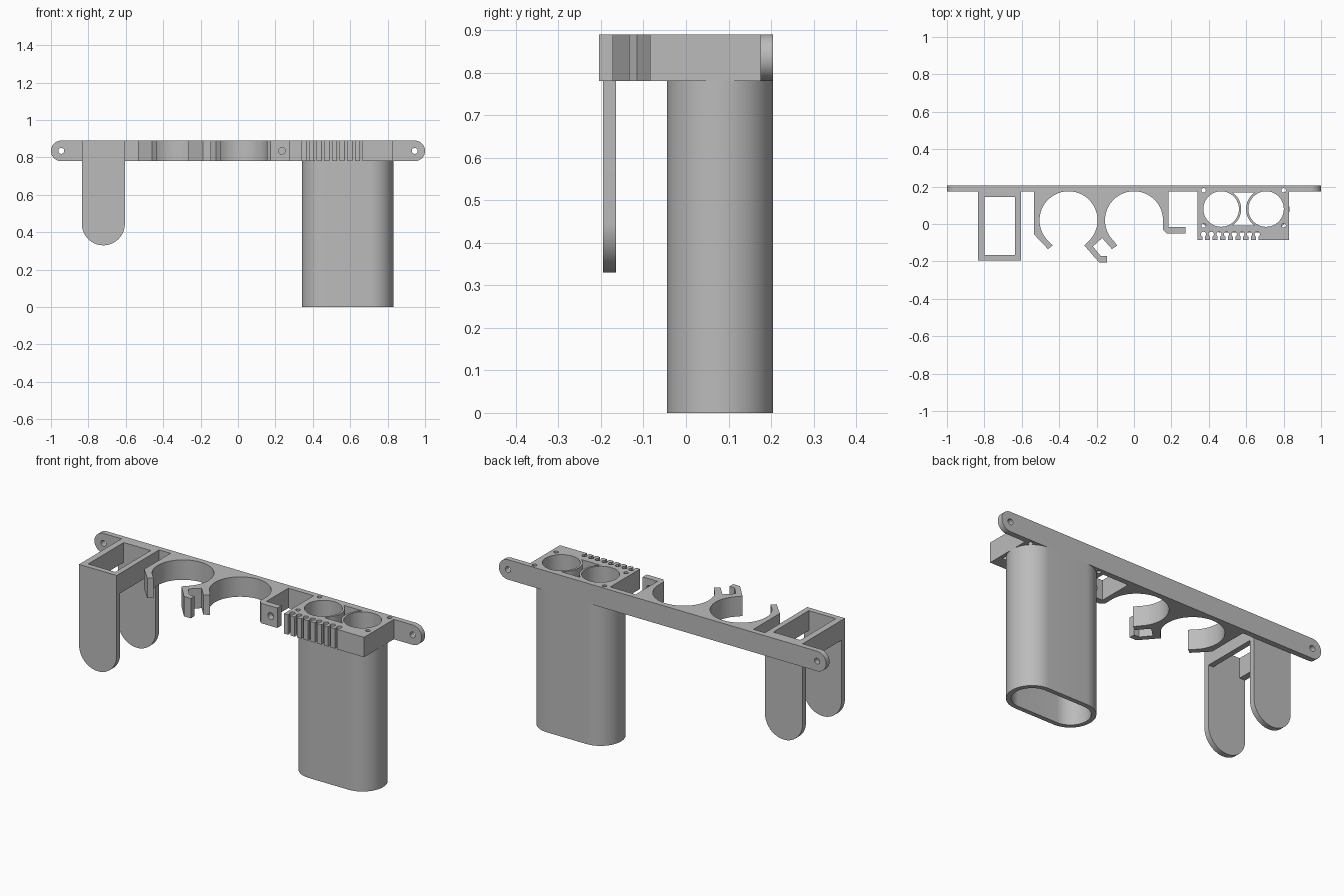
import bpy, bmesh
from math import cos, sin, radians, pi

cube = bpy.data.objects.get("Cube")
if cube:
    bpy.data.objects.remove(cube, do_unlink=True)

grey = bpy.data.materials.new("plain grey")
grey.use_nodes = True
grey.diffuse_color = (0.5, 0.5, 0.5, 1)
grey.node_tree.nodes["Principled BSDF"].inputs["Base Color"].default_value = (0.5, 0.5, 0.5, 1)

BOTTOM, TOP = 0.78, 0.89      # height range of the rack
MID = (BOTTOM + TOP) / 2
BACK, PLATE = 0.205, 0.175    # rear and front of the wall plate


def arc(cx, cy, r, start, end, n=32):
    """Points on an arc, angles in degrees."""
    angles = [radians(start + (end - start) * i / n) for i in range(n + 1)]
    return [(cx + r * cos(a), cy + r * sin(a)) for a in angles]


def circle(cx, cy, r, n=48):
    return arc(cx, cy, r, 0, 360, n)[:-1]


def rect(x0, y0, x1, y1):
    return [(x0, y0), (x1, y0), (x1, y1), (x0, y1)]


def stadium(x0, x1, y, r):
    return arc(x0, y, r, 90, 270) + arc(x1, y, r, -90, 90)


def prism(name, loops, low, high, upright=False):
    """Extrude an outline with holes along z, or along y if upright."""
    curve = bpy.data.curves.new(name, "CURVE")
    curve.dimensions, curve.fill_mode = "2D", "BOTH"
    curve.extrude = (high - low) / 2
    for loop in loops:
        spline = curve.splines.new("POLY")
        spline.points.add(len(loop) - 1)
        for point, (x, y) in zip(spline.points, loop):
            point.co = (x, y, 0, 1)
        spline.use_cyclic_u = True
    source = bpy.data.objects.new(name, curve)
    bpy.context.scene.collection.objects.link(source)
    bpy.context.view_layer.update()
    graph = bpy.context.evaluated_depsgraph_get()
    mesh = bpy.data.meshes.new_from_object(source.evaluated_get(graph))
    bpy.data.objects.remove(source, do_unlink=True)
    bm = bmesh.new()
    bm.from_mesh(mesh)
    bmesh.ops.remove_doubles(bm, verts=bm.verts, dist=0.0001)
    middle = (low + high) / 2
    for v in bm.verts:
        x, y, z = v.co
        v.co = (x, middle - z, y) if upright else (x, y, z + middle)
    bmesh.ops.recalc_face_normals(bm, faces=bm.faces)
    bm.to_mesh(mesh)
    bm.free()
    mesh.materials.clear()
    mesh.materials.append(grey)
    obj = bpy.data.objects.new(name, mesh)
    bpy.context.scene.collection.objects.link(obj)
    bpy.ops.object.select_all(action="DESELECT")
    obj.select_set(True)
    bpy.context.view_layer.objects.active = obj
    bpy.ops.object.shade_smooth_by_angle(angle=radians(30))
    return obj


# Wall plate on both sides of the tube block, with rounded drilled ends
r = (TOP - BOTTOM) / 2
prism("wall_plate", [[(0.34, BOTTOM), (0.34, TOP)] + arc(-1 + r, MID, r, 90, 270),
                     circle(-0.945, MID, 0.016)], PLATE, BACK, True)
prism("plate_end", [[(0.83, TOP), (0.83, BOTTOM)] + arc(1 - r, MID, r, -90, 90),
                    circle(0.945, MID, 0.016)], PLATE, BACK, True)

# Square holder with two hanging tongues
prism("holder_frame", [rect(-0.835, -0.195, -0.605, PLATE),
                       rect(-0.8, -0.165, -0.635, 0.145)], BOTTOM, TOP)
tongue = [(-0.605, BOTTOM), (-0.835, BOTTOM)] + arc(-0.72, 0.445, 0.115, 180, 360)
for name, y in (("front_tongue", -0.195), ("back_tongue", 0.145)):
    prism(name, [tongue], y, y + 0.03, True)

# Two open round clips with a small catch between them
clips = [(-0.535, 0.19), (-0.535, -0.055), (-0.46, -0.134), (-0.435, -0.115)]
clips += arc(-0.35, 0.02, 0.155, 225, -45, 48)
clips += [(-0.265, -0.115), (-0.187, -0.205), (-0.145, -0.205), (-0.145, -0.172),
          (-0.177, -0.172), (-0.22, -0.12), (-0.17, -0.075), (-0.118, -0.134),
          (-0.09, -0.115)]
clips += arc(0, 0.02, 0.155, 225, 0, 40)
clips += [(0.155, -0.03), (0.175, -0.05), (0.185, -0.05), (0.185, 0.19)]
prism("round_clips", [clips], BOTTOM, TOP)
prism("hook_tab", [rect(0.185, BOTTOM, 0.275, TOP), circle(0.235, MID, 0.018)],
      -0.05, -0.015, True)

# Tube block: comb of keyhole slots along the front, two bores, screw holes
LEFT_BORE, RIGHT_BORE, BORE_Y = 0.466, 0.706, 0.08
block = [(0.34, BACK), (0.34, -0.085)]
for i in range(8):
    x = 0.372 + 0.041 * i
    block += [(x - 0.007, -0.085)] + arc(x, -0.055, 0.014, 240, -60, 12) + [(x + 0.007, -0.085)]
block += [(0.83, -0.085), (0.83, BACK)]
waist = arc(LEFT_BORE, BORE_Y, 0.107, -55, 55, 16) + arc(RIGHT_BORE, BORE_Y, 0.107, 125, 235, 16)
holes = [circle(x, BORE_Y, 0.095) for x in (LEFT_BORE, RIGHT_BORE)]
holes += [circle(x, y, 0.012, 16) for x in (0.372, 0.8) for y in (-0.008, 0.18)]
prism("tube_block", [block, waist] + holes, BOTTOM, TOP)

# Long hollow tube below the block
prism("long_tube", [stadium(LEFT_BORE, RIGHT_BORE, BORE_Y, 0.125),
                    stadium(LEFT_BORE, RIGHT_BORE, BORE_Y, 0.1)], 0, BOTTOM)
